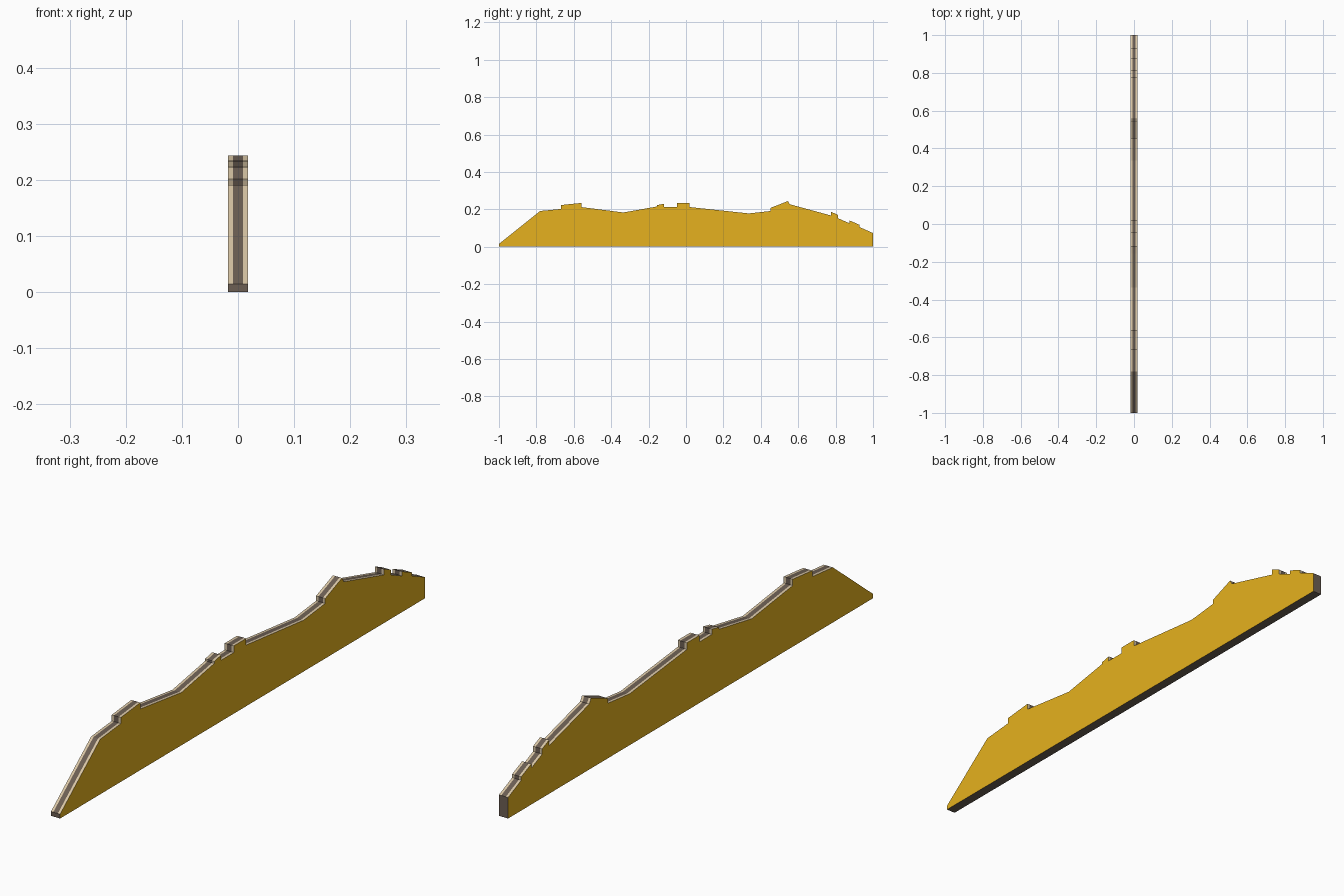
import bpy, bmesh

if "Cube" in bpy.data.objects:
    bpy.data.objects.remove(bpy.data.objects["Cube"])

HALF_WIDTH = 0.0175


def material(name, rgb):
    m = bpy.data.materials.new(name)
    m.diffuse_color = (*rgb, 1.0)
    m.use_nodes = True
    m.node_tree.nodes["Principled BSDF"].inputs["Base Color"].default_value = m.diffuse_color
    return m


ochre = material("ochre side", (0.79, 0.44, 0.013))
stone = material("light beige edge", (0.70, 0.57, 0.38))
dark = material("dark brown edge", (0.15, 0.114, 0.087))

# Side silhouette (y, z): sloped start, raised steps, falling end
profile = [
    (-1, 0), (-1, 0.015), (-0.78, 0.191), (-0.667, 0.202),
    (-0.667, 0.223), (-0.56, 0.234), (-0.56, 0.212),      # first step
    (-0.335, 0.183), (-0.155, 0.215), (-0.155, 0.222),
    (-0.117, 0.230), (-0.117, 0.212), (-0.048, 0.212),    # middle steps
    (-0.048, 0.235), (0.02, 0.235), (0.02, 0.212),
    (0.335, 0.178), (0.453, 0.191), (0.453, 0.208),
    (0.545, 0.244), (0.555, 0.227), (0.775, 0.167),       # peak
    (0.775, 0.187), (0.813, 0.170), (0.813, 0.152),
    (0.873, 0.126), (0.873, 0.141), (0.928, 0.117),       # end steps
    (0.928, 0.105), (1, 0.073), (1, 0),
]

# Extrude the silhouette across the width
bm = bmesh.new()
face = bm.faces.new([bm.verts.new((-HALF_WIDTH, y, z)) for y, z in profile])
result = bmesh.ops.extrude_face_region(bm, geom=[face], use_keep_orig=True)
moved = [g for g in result["geom"] if isinstance(g, bmesh.types.BMVert)]
bmesh.ops.translate(bm, vec=(2 * HALF_WIDTH, 0, 0), verts=moved)
bmesh.ops.recalc_face_normals(bm, faces=bm.faces)

# Cut the rim lengthwise into a centre band and two borders
for x in (-HALF_WIDTH / 2, HALF_WIDTH / 2):
    bmesh.ops.bisect_plane(bm, geom=bm.verts[:] + bm.edges[:] + bm.faces[:],
                           plane_co=(x, 0, 0), plane_no=(1, 0, 0))

# Ochre sides; dark underside, ends and centre band; beige borders
for f in bm.faces:
    c = f.calc_center_median()
    if abs(f.normal.x) > 0.5:
        f.material_index = 0
    elif c.z < 0.001 or abs(c.y) > 0.999 or abs(c.x) < HALF_WIDTH / 2:
        f.material_index = 2
    else:
        f.material_index = 1

mesh = bpy.data.meshes.new("stepped_panel")
bm.to_mesh(mesh)
bm.free()
for m in (ochre, stone, dark):
    mesh.materials.append(m)
panel = bpy.data.objects.new("stepped_panel", mesh)
bpy.context.collection.objects.link(panel)
